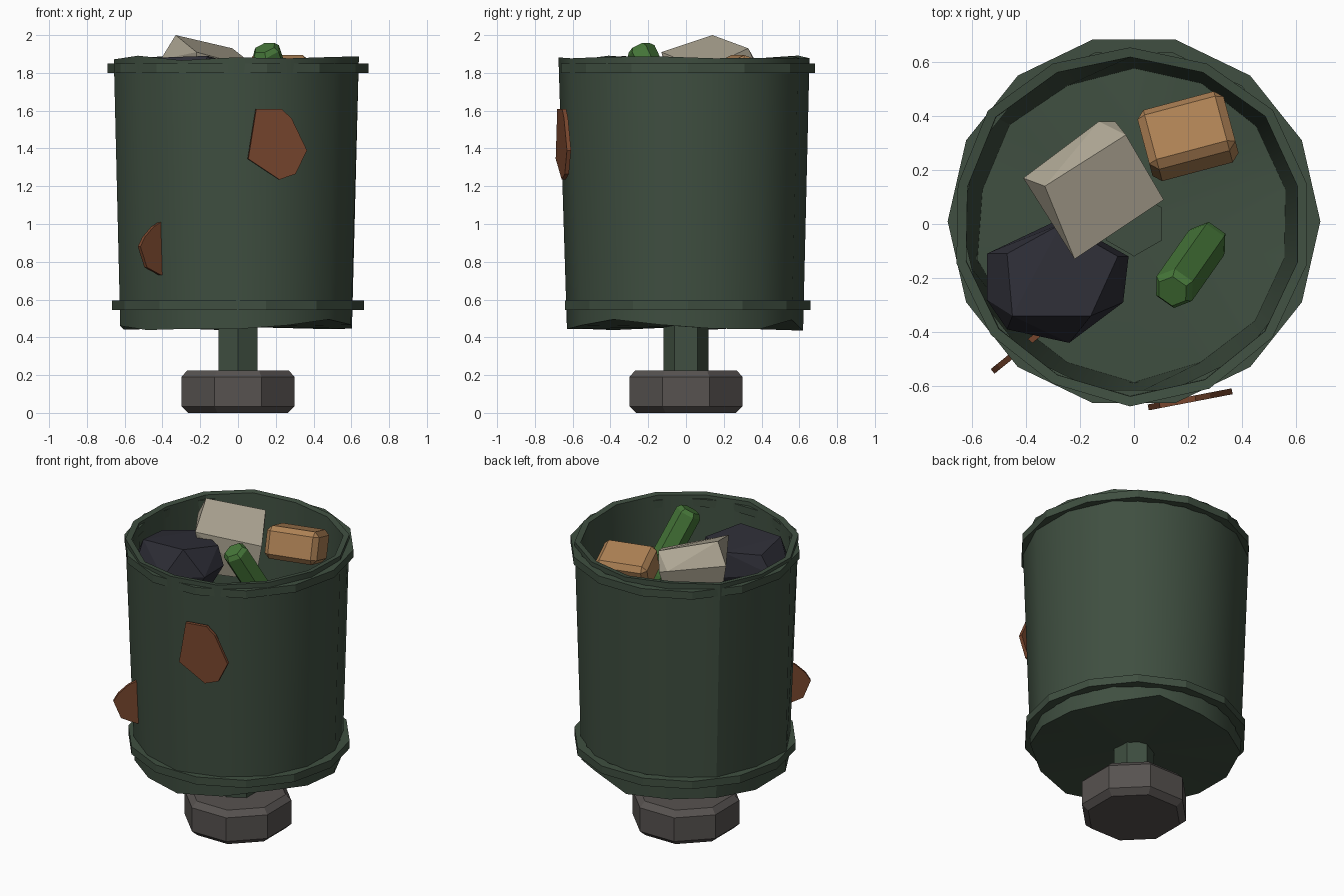
import bpy, bmesh, math, random
from mathutils import Vector, Matrix

random.seed(4)
cube = bpy.data.objects.get("Cube")
if cube:
    bpy.data.objects.remove(cube)


def material(name, rgb):
    m = bpy.data.materials.new(name)
    m.use_nodes = True
    m.diffuse_color = (*rgb, 1)
    m.node_tree.nodes["Principled BSDF"].inputs["Base Color"].default_value = (*rgb, 1)
    return m


GREEN = material("dark green paint", (0.050, 0.078, 0.052))
GREY = material("grey base", (0.095, 0.085, 0.080))
RUST = material("rust", (0.19, 0.062, 0.027))
BLACK = material("black plastic", (0.027, 0.027, 0.038))
PAPER = material("cream paper", (0.43, 0.39, 0.30))
CARD = material("brown cardboard", (0.42, 0.22, 0.09))
GLASS = material("bottle green", (0.060, 0.18, 0.040))


def finish(bm, name, mat, smooth=False, bevel=0):
    bmesh.ops.recalc_face_normals(bm, faces=bm.faces)
    me = bpy.data.meshes.new(name)
    bm.to_mesh(me)
    bm.free()
    ob = bpy.data.objects.new(name, me)
    bpy.context.collection.objects.link(ob)
    me.materials.append(mat)
    if bevel:
        mod = ob.modifiers.new("bevel", "BEVEL")
        mod.width = bevel
        mod.segments = 1
    if smooth:
        bpy.ops.object.select_all(action="DESELECT")
        ob.select_set(True)
        bpy.context.view_layer.objects.active = ob
        bpy.ops.object.shade_smooth_by_angle(angle=math.radians(32))
    return ob


def loop(bm, n, r, z, phase=0.0, centre=(0, 0), jitter=0.0, zjitter=0.0):
    """One ring of vertices, optionally dented at random."""
    verts = []
    for i in range(n):
        a = 2 * math.pi * (i + phase) / n
        rr = r + random.uniform(-jitter, jitter)
        verts.append(bm.verts.new((centre[0] + rr * math.cos(a), centre[1] + rr * math.sin(a),
                                   z + random.uniform(-zjitter, zjitter))))
    return verts


def bridge(bm, a, b):
    n = len(a)
    for i in range(n):
        bm.faces.new((a[i], a[(i + 1) % n], b[(i + 1) % n], b[i]))


def stack(name, mat, n, profile, phase=0.0):
    """Closed solid from (radius, height) pairs."""
    bm = bmesh.new()
    rings = [loop(bm, n, r, z, phase) for r, z in profile]
    for a, b in zip(rings, rings[1:]):
        bridge(bm, a, b)
    bm.faces.new(rings[0])
    bm.faces.new(rings[-1])
    return finish(bm, name, mat)


def hull(name, mat, points, bevel=0):
    bm = bmesh.new()
    for p in points:
        bm.verts.new(p)
    bmesh.ops.convex_hull(bm, input=bm.verts)
    bmesh.ops.dissolve_limit(bm, angle_limit=0.09, verts=bm.verts, edges=bm.edges)
    return finish(bm, name, mat, bevel=bevel)


# Foot and post
stack("base", GREY, 8, [(0.285, 0), (0.325, 0.035), (0.325, 0.19), (0.29, 0.225)], 0.5)
stack("post", GREEN, 6, [(0.12, 0.2), (0.12, 0.5)], 0.5)

# Dented hollow bin: outer wall, rim, inner wall and floor
SIDES = 14
bm = bmesh.new()
low = loop(bm, SIDES, 0.625, 0.465, 0.5, jitter=0.015, zjitter=0.03)
high = loop(bm, SIDES, 0.665, 1.88, 0.5, (-0.015, 0), 0.012, 0.015)


def inset(ring, amount, lift):
    return [bm.verts.new((v.co.x * (1 - amount), v.co.y * (1 - amount), v.co.z + lift)) for v in ring]


inner_high = inset(high, 0.055, -0.005)
inner_low = inset(low, 0.07, 0.03)
for a, b in ((low, high), (high, inner_high), (inner_high, inner_low)):
    bridge(bm, a, b)
for ring in (low, inner_low):
    centre = bm.verts.new((0, 0, sum(v.co.z for v in ring) / SIDES))
    for i in range(SIDES):
        bm.faces.new((ring[i], ring[(i + 1) % SIDES], centre))
finish(bm, "bin_body", GREEN, smooth=True)


# Reinforcing hoops
def hoop(name, outer, inner, z0, z1):
    bm = bmesh.new()
    rings = [loop(bm, SIDES, r, z, 0, (0, 0.01))
             for r, z in ((outer, z0), (outer, z1), (inner, z1), (inner, z0))]
    for i in range(4):
        bridge(bm, rings[i], rings[(i + 1) % 4])
    finish(bm, name, GREEN)


hoop("upper_hoop", 0.69, 0.64, 1.80, 1.85)
hoop("lower_hoop", 0.667, 0.61, 0.545, 0.595)


# Rust plates: outline in the plate's own plane, extruded thin
def plate(name, outline, centre, turn, depth):
    bm = bmesh.new()
    face = bm.faces.new([bm.verts.new((u, 0, v)) for u, v in outline])
    ext = bmesh.ops.extrude_face_region(bm, geom=[face])
    new = [g for g in ext["geom"] if isinstance(g, bmesh.types.BMVert)]
    bmesh.ops.translate(bm, verts=new, vec=(0, depth, 0))
    bm.transform(Matrix.Translation(centre) @ Matrix.Rotation(turn, 4, "Z"))
    finish(bm, name, RUST)


plate("rust_patch_front",
      [(-0.115, 0.19), (0.02, 0.19), (0.075, 0.14), (0.158, -0.03),
       (0.097, -0.155), (0.01, -0.185), (-0.158, -0.075)],
      (0.21, -0.66, 1.42), 0.19, 0.022)
plate("rust_patch_side",
      [(-0.15, 0.02), (-0.12, 0.07), (-0.06, 0.125), (0.0, 0.155), (0.1, 0.1),
       (0.13, -0.02), (0.06, -0.13), (-0.01, -0.13), (-0.105, -0.09)],
      (-0.40, -0.46, 0.86), 0.68, 0.022)

# Rubbish sack
hull("rubbish_sack", BLACK, [
    (-0.47, -0.11, 1.85), (-0.27, 0.0, 1.86), (-0.06, -0.12, 1.86), (-0.16, -0.34, 1.89),
    (-0.45, -0.34, 1.88), (-0.545, -0.11, 1.74), (-0.545, -0.28, 1.73), (-0.47, -0.39, 1.73),
    (-0.24, -0.44, 1.72), (-0.04, -0.29, 1.72), (-0.02, -0.12, 1.74), (-0.27, 0.02, 1.7),
    (-0.44, -0.16, 1.52), (-0.36, -0.33, 1.5), (-0.16, -0.3, 1.5), (-0.17, -0.1, 1.5)])

# Crumpled paper bag
hull("paper_bag", PAPER, [
    (-0.33, 0.14, 2.0), (-0.03, 0.33, 1.93), (0.11, 0.09, 1.82), (-0.22, -0.13, 1.91),
    (-0.41, 0.17, 1.87), (-0.13, 0.38, 1.84), (-0.07, 0.38, 1.82),
    (0.08, 0.07, 1.6), (-0.2, -0.06, 1.62), (-0.36, 0.15, 1.64), (-0.1, 0.33, 1.62)])

# Cardboard box
bm = bmesh.new()
bmesh.ops.create_cube(bm, size=1)
bm.transform(Matrix.Translation((0.2, 0.325, 1.77)) @ Matrix.Rotation(0.26, 4, "Z")
             @ Matrix.Rotation(-0.33, 4, "X") @ Matrix.Diagonal((0.33, 0.24, 0.2, 1)))
finish(bm, "cardboard_box", CARD, bevel=0.03)

# Bottle leaning against the rim
top, bottom = Vector((0.145, -0.245, 1.925)), Vector((0.275, -0.06, 1.53))
bottle = stack("bottle", GLASS, 6, [(0.075, 0), (0.08, 0.03), (0.08, 0.44), (0.06, 0.465)])
bottle.matrix_world = Matrix.Translation(bottom) @ (top - bottom).to_track_quat("Z", "Y").to_matrix().to_4x4()
